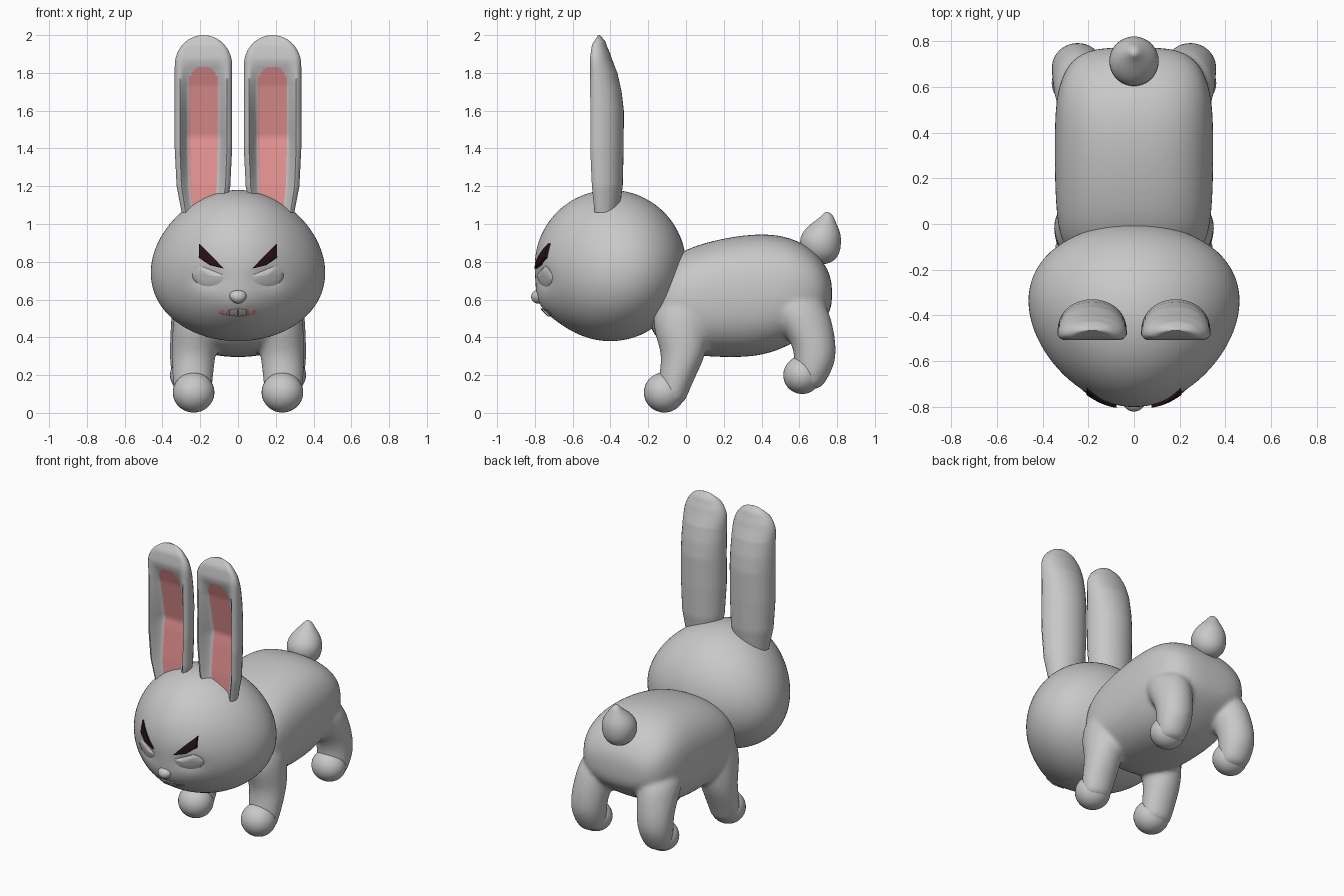
import bpy, bmesh, math
from mathutils import Vector
from mathutils.bvhtree import BVHTree

old = bpy.data.objects.get("Cube")
if old:
    bpy.data.objects.remove(old, do_unlink=True)


def material(name, rgb):
    m = bpy.data.materials.new(name)
    m.use_nodes = True
    m.diffuse_color = (*rgb, 1)
    m.node_tree.nodes["Principled BSDF"].inputs["Base Color"].default_value = (*rgb, 1)
    return m


GREY = material("fur_grey", (0.58, 0.58, 0.58))
PINK = material("inner_pink", (0.85, 0.31, 0.31))
DARK = material("brow_brown", (0.02, 0.006, 0.007))


def finish(name, bm, *mats, angle=50):
    bmesh.ops.recalc_face_normals(bm, faces=bm.faces)
    me = bpy.data.meshes.new(name)
    bm.to_mesh(me)
    bm.free()
    for m in mats:
        me.materials.append(m)
    me.shade_smooth()
    me.set_sharp_from_angle(angle=math.radians(angle))
    ob = bpy.data.objects.new(name, me)
    bpy.context.collection.objects.link(ob)
    return ob


def loft(bm, rings):
    """Skin a list of equal-length closed rings and cap both ends."""
    loops = [[bm.verts.new(p) for p in r] for r in rings]
    n = len(loops[0])
    for a, b in zip(loops, loops[1:]):
        for i in range(n):
            j = (i + 1) % n
            bm.faces.new((a[i], a[j], b[j], b[i]))
    bm.faces.new(loops[0])
    bm.faces.new(loops[-1])


def oval(rx, ry, power=2.0, n=24):
    """Superellipse outline."""
    pts = []
    for i in range(n):
        a = math.tau * i / n
        c, s = math.cos(a), math.sin(a)
        pts.append((rx * math.copysign(abs(c) ** (2 / power), c),
                    ry * math.copysign(abs(s) ** (2 / power), s)))
    return pts


def ball(bm, centre, size, seg=32):
    vs = bmesh.ops.create_uvsphere(bm, u_segments=seg, v_segments=seg * 3 // 4, radius=1)["verts"]
    for v in vs:
        v.co = Vector(centre) + Vector(v.co[k] * size[k] for k in range(3))
    return vs


def ramp(z, keys):
    """Piecewise linear lookup."""
    if z <= keys[0][0]:
        return keys[0][1]
    for (a, va), (b, vb) in zip(keys, keys[1:]):
        if z <= b:
            return va + (vb - va) * (z - a) / (b - a)
    return keys[-1][1]


# Body and legs, fused into one soft skin
bm = bmesh.new()
trunk = [(-.2, .55, .14, .08), (-.16, .56, .25, .16), (-.1, .57, .31, .23), (0, .59, .34, .285),
         (.2, .61, .35, .32), (.4, .625, .35, .33), (.55, .645, .345, .29),
         (.67, .65, .31, .22), (.74, .64, .25, .145), (.775, .63, .15, .07)]
loft(bm, [[(x, y, zc + z) for x, z in oval(w, h, 2.5)] for y, zc, w, h in trunk])
front_leg = [(.2, 0, .64, .12, .15), (.22, -.03, .46, .13, .16), (.235, -.005, .32, .117, .118),
             (.24, -.045, .2, .11, .1), (.24, -.07, .1, .1, .08), (.24, -.07, .04, .08, .06)]
hind_leg = [(.21, .54, .64, .13, .18), (.23, .62, .49, .127, .155), (.245, .68, .37, .117, .115),
            (.25, .685, .27, .113, .11), (.25, .66, .18, .1, .09), (.25, .65, .12, .07, .06)]
for side in (1, -1):
    for leg in (front_leg, hind_leg):
        loft(bm, [[(side * (x + u), y + v, z) for u, v in oval(rx, ry)]
                  for x, y, z, rx, ry in leg])
body = finish("body_and_legs", bm, GREY, angle=180)
sub = body.modifiers.new("round", "SUBSURF")
sub.levels = sub.render_levels = 2
rem = body.modifiers.new("fuse", "REMESH")
rem.mode = "VOXEL"
rem.voxel_size = 0.014
rem.use_smooth_shade = True
soft = body.modifiers.new("soften", "SMOOTH")
soft.factor = 0.5
soft.iterations = 8

# Paws
for side, word in ((1, "left"), (-1, "right")):
    bm = bmesh.new()
    ball(bm, (side * .235, -.115, .108), (.11, .108, .106))
    finish("front_paw_" + word, bm, GREY)
    bm = bmesh.new()
    ball(bm, (side * .25, .615, .2), (.11, .1, .1))
    finish("hind_paw_" + word, bm, GREY)

# Tail: a drop with a curled tip
bm = bmesh.new()
drop = [(.72, .787, .02), (.72, .8, .06), (.715, .84, .1), (.71, .9, .113), (.715, .95, .105),
        (.725, .99, .078), (.738, 1.02, .05), (.75, 1.045, .03), (.745, 1.065, .01)]
loft(bm, [[(x, y + v, z) for x, v in oval(r, r)] for y, z, r in drop])
tail = finish("tail", bm, GREY, angle=180)
sub = tail.modifiers.new("round", "SUBSURF")
sub.levels = sub.render_levels = 1

# Head: a ball narrowed toward the face, with muzzle and eye hollows
bm = bmesh.new()
for v in ball(bm, (0, 0, 0), (1, 1, 1), 80):
    n = v.co.copy()
    x = n.x * .453 * (1 + .17 * n.y) * (1 - .1 * n.z)
    y, z = -.4 + .4 * n.y, .78 + .4 * n.z
    if n.y < 0:
        y -= .03 * math.exp(-(x / .15) ** 2 - ((z - .57) / .1) ** 2)
        y += .022 * math.exp(-((abs(x) - .16) / .07) ** 2 - ((z - .71) / .05) ** 2)
    v.co = (x, y, z)
face = BVHTree.FromBMesh(bm)
finish("head", bm, GREY, angle=180)


def face_y(x, z):
    hit = face.ray_cast(Vector((x, -3, z)), Vector((0, 1, 0)))[0]
    return hit.y if hit else -.7


def patch(name, outline, lift, bulge, mat):
    """Raised piece that follows the face, closed behind the surface."""
    cx = sum(p[0] for p in outline) / len(outline)
    cz = sum(p[1] for p in outline) / len(outline)
    rings = [[(x, face_y(x, z) + .025, z) for x, z in outline]]
    for t in (1, .8, .6, .4, .2, .02):
        flat = [(cx + (x - cx) * t, cz + (z - cz) * t) for x, z in outline]
        rings.append([(x, face_y(x, z) - lift - bulge * (1 - t * t), z) for x, z in flat])
    bm = bmesh.new()
    loft(bm, rings)
    return finish(name, bm, mat)


def divided(corners, n=5):
    return [(a[0] + (b[0] - a[0]) * i / n, a[1] + (b[1] - a[1]) * i / n)
            for a, b in zip(corners, corners[1:] + corners[:1]) for i in range(n)]


# Eyes with slanted lids, angry brows
for side, word in ((1, "left"), (-1, "right")):
    eye = [(.158 + u, min(.727 + v, .732 + .4 * (.075 + u))) for u, v in oval(.083, .057, 2, 36)]
    patch("eye_" + word, [(side * x, z) for x, z in eye], .003, .02, GREY)
    brow = divided([(.205, .897), (.208, .822), (.15, .782), (.076, .764), (.13, .822)])
    patch("brow_" + word, [(side * x, z) for x, z in brow], .014, .002, DARK)

# Mouth and teeth
patch("mouth", [(x, .532 + z) for x, z in oval(.1, .017, 3)], .003, .001, PINK)
for side, word in ((1, "left"), (-1, "right")):
    tooth = divided([(.002, .511), (.046, .513), (.046, .55), (.002, .552)], 3)
    patch("front_tooth_" + word, [(side * x, z) for x, z in tooth], .014, .002, GREY)
    fang = divided([(.052, .545), (.07, .518), (.08, .548)], 3)
    patch("small_tooth_" + word, [(side * x, z) for x, z in fang], .008, .001, GREY)

# Nose, narrower at the bottom
bm = bmesh.new()
for v in ball(bm, (0, -.783, .615), (.047, .037, .036), 24):
    v.co.x *= 1 + 4 * (v.co.z - .625)
finish("nose", bm, GREY)

# Ears: rounded back, hollow front with a pink strip
WIDTH = [(1.06, .115), (1.2, .142), (1.4, .152), (1.84, .152)]
FRONT = [(1.06, -.485), (1.2, -.5), (1.4, -.51), (1.88, -.508), (1.95, -.498), (2, -.465)]
DEPTH = [(1.06, .13), (1.2, .165), (1.4, .18), (1.6, .18), (1.7, .168), (1.8, .145),
         (1.9, .105), (1.96, .07), (2, .01)]
HOLLOW = [(1.06, .03), (1.46, .1), (1.73, .045), (1.86, 0)]
ACROSS = [-.92, -.82, -.72, -.61, -.5, -.42, -.33, -.22, -.11, 0,
          .11, .22, .33, .42, .5, .61, .72, .82, .92]


def ear_ring(z):
    w = ramp(z, WIDTH)
    if z > 1.84:
        w *= max(.05, math.sqrt(max(0, 1 - ((z - 1.84) / .16) ** 2)))
    f, d, h = ramp(z, FRONT), ramp(z, DEPTH), ramp(z, HOLLOW)
    lip = .18 * d
    pts = [(w * math.cos(a), f + lip + (d - lip) * math.sin(a) ** .85)
           for a in (math.pi * i / 18 for i in range(19))]
    for u in ACROSS:
        t = min(1, max(0, (.86 - abs(u)) / .36))
        edge = lip * .35 if abs(u) > .9 else 0
        pts.append((w * u, f + edge + h * t * t * (3 - 2 * t)))
    return [(x, y, z) for x, y in pts]


levels = [1.06 + .02 * i for i in range(34)] + [1.735 + .008 * i for i in range(13)]
levels += [1.84 + .16 * math.sin(math.pi / 2 * i / 12) for i in range(1, 13)]
for side, word in ((1, "left"), (-1, "right")):
    bm = bmesh.new()
    loft(bm, [ear_ring(z) for z in levels])
    bm.normal_update()
    for fc in bm.faces:
        c = fc.calc_center_median()
        top = 1.757 + math.sqrt(max(0, .076 ** 2 - c.x ** 2))
        limit = .5 * ramp(c.z, WIDTH)
        hollow_front = c.y < ramp(c.z, FRONT) + ramp(c.z, HOLLOW) + .004
        if abs(c.x) < limit and c.z < top and hollow_front and abs(fc.normal.z) < .9:
            fc.material_index = 1
    for v in bm.verts:
        v.co.x = side * (v.co.x + .183)
    finish("ear_" + word, bm, GREY, PINK, angle=60)
